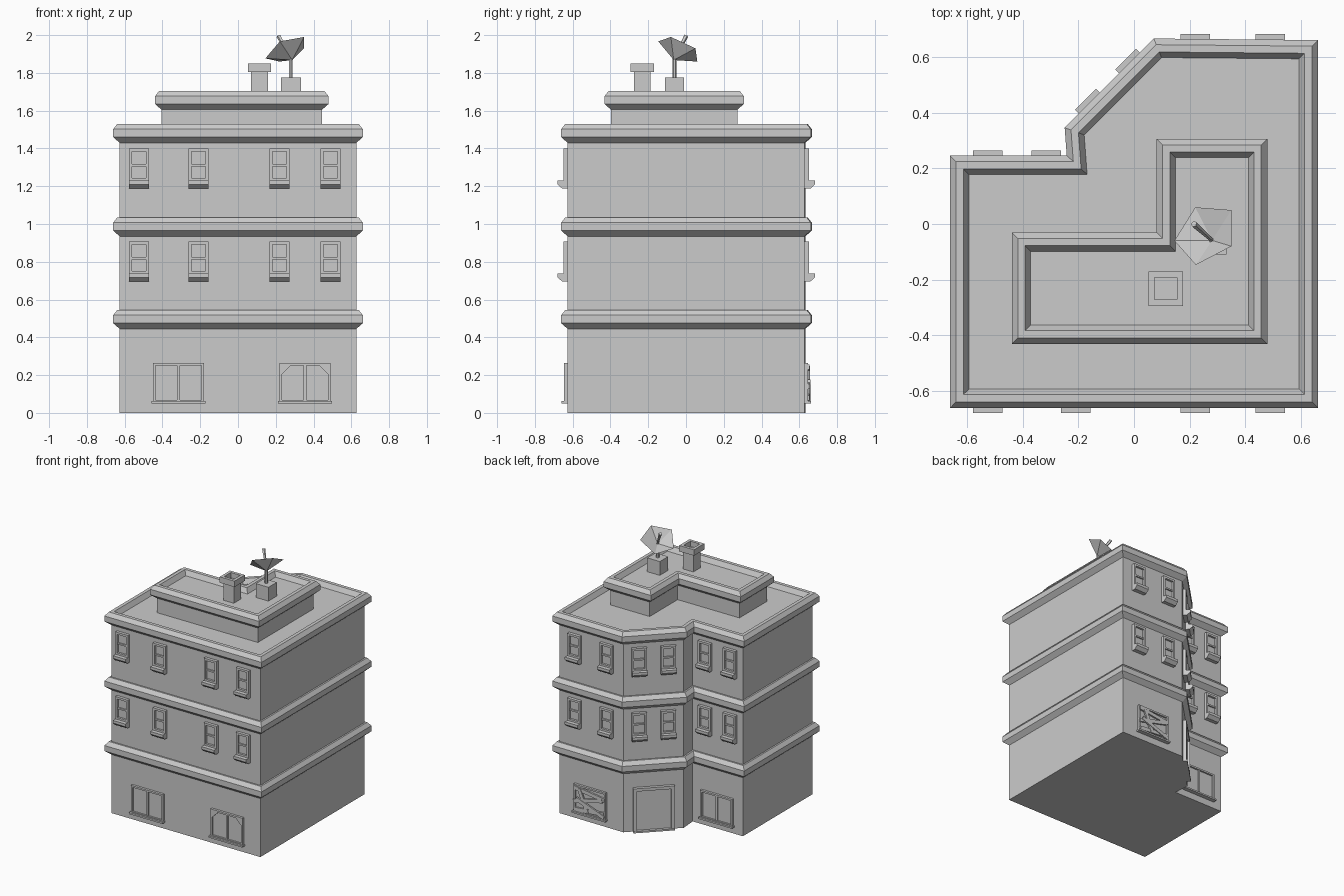
import bpy, bmesh
from math import radians, pi
from mathutils import Vector, Matrix

if "Cube" in bpy.data.objects:
    bpy.data.objects.remove(bpy.data.objects["Cube"])


def finish(name, bm, loc=(0, 0, 0), rot=0):
    bmesh.ops.recalc_face_normals(bm, faces=bm.faces[:])
    me = bpy.data.meshes.new(name)
    bm.to_mesh(me)
    bm.free()
    return place(name, me, loc, rot)


def place(name, me, loc, rot):
    ob = bpy.data.objects.new(name, me)
    ob.location = loc
    ob.rotation_euler.z = rot
    bpy.context.collection.objects.link(ob)
    return ob


def offset(poly, d):
    """Mitred outward offset of a counter-clockwise outline."""
    out = []
    for i, p in enumerate(poly):
        p = Vector(p)
        a = (p - Vector(poly[i - 1])).normalized()
        b = (Vector(poly[(i + 1) % len(poly)]) - p).normalized()
        na, nb = Vector((a.y, -a.x)), Vector((b.y, -b.x))
        out.append(p + (na + nb) * d / (1 + na.dot(nb)))
    return out


def storeys(name, poly, profile):
    """Stack offset copies of an outline along an (offset, z) profile."""
    bm = bmesh.new()
    rings = [[bm.verts.new((p.x, p.y, z)) for p in offset(poly, d)] for d, z in profile]
    n = len(poly)
    for r, s in zip(rings, rings[1:]):
        for i in range(n):
            j = (i + 1) % n
            bm.faces.new((r[i], r[j], s[j], s[i]))
    bm.faces.new(rings[0][::-1])
    bm.faces.new(rings[-1])
    return finish(name, bm)


def box(bm, x0, x1, y0, y1, z0, z1, m=Matrix()):
    t = Matrix.Translation(((x0 + x1) / 2, (y0 + y1) / 2, (z0 + z1) / 2))
    bmesh.ops.create_cube(bm, size=1, matrix=m @ t @ Matrix.Diagonal((x1 - x0, y1 - y0, z1 - z0, 1)))


def prism(bm, pts, vec):
    f = bm.faces.new([bm.verts.new(p) for p in pts])
    ext = bmesh.ops.extrude_face_region(bm, geom=[f], use_keep_orig=True)["geom"]
    bmesh.ops.translate(bm, vec=vec, verts=[v for v in ext if isinstance(v, bmesh.types.BMVert)])


def frame(bm, w, z0, z1, b, y):
    box(bm, -w, -w + b, y, 0.01, z0, z1)
    box(bm, w - b, w, y, 0.01, z0, z1)
    box(bm, -w + b, w - b, y, 0.01, z1 - b, z1)
    box(bm, -w + b, w - b, y, 0.01, z0, z0 + b)


def band(z):
    return [(0, z), (.034, z + .03), (.034, z + .072), (.012, z + .1)]


# Main building with cornices, sunken roof behind the parapet
walls = [(-.627, -.627), (.627, -.627), (.627, .627), (.085, .632),
         (-.214, .333), (-.205, .212), (-.627, .212)]
storeys("building", walls, [(0, 0)] + band(.445) + [(0, .545)] + band(.935) + [(0, 1.035)]
        + band(1.43) + [(-.014, 1.53), (-.034, 1.495)])

# L-shaped rooftop room
room = [(-.405, -.397), (.445, -.397), (.445, .272), (.115, .272), (.115, -.064), (-.405, -.064)]
storeys("roof_room", room, [(0, 1.48)] + band(1.605) + [(-.014, 1.705), (-.034, 1.67)])


# Sash window, local wall plane at y = 0, outward is -y, z = 0 at sill bottom
def sash_window():
    bm = bmesh.new()
    frame(bm, .053, .04, .212, .016, -.022)
    box(bm, -.04, .04, -.006, .01, .05, .2)
    box(bm, -.037, .037, -.016, .01, .118, .13)
    prism(bm, [(-.053, .01, 0), (-.053, -.028, 0), (-.053, -.052, .022),
               (-.053, -.052, .042), (-.053, .01, .042)], (.106, 0, 0))
    return finish("sash_window", bm)


# Wide ground-floor window: plain, with cut top corners, or boarded up
def shop_window(name, style=""):
    bm = bmesh.new()
    frame(bm, .135, .055, .265, .013, -.018)
    box(bm, -.13, .13, -.005, .01, .06, .26)
    box(bm, -.142, .142, -.032, .01, .05, .062)
    if style != "boarded":
        box(bm, -.007, .007, -.014, .01, .062, .258)
    if style == "cut":
        for s in (-1, 1):
            prism(bm, [(s * .123, -.016, .253), (s * .123, -.016, .203), (s * .073, -.016, .253)],
                  (0, .02, 0))
    if style == "boarded":
        for i, (x, z, l, a) in enumerate([(0, .225, .26, 8), (-.01, .17, .25, -14), (.01, .12, .25, 20),
                                          (0, .09, .25, -5), (-.05, .16, .18, 68)]):
            m = Matrix.Translation((x, 0, z)) @ Matrix.Rotation(radians(a), 4, 'Y')
            y = -.018 - .003 * (i % 3)
            box(bm, -l / 2, l / 2, y - .006, y + .006, -.014, .014, m)
    return finish(name, bm)


# Upper windows on front, back, rear wing and angled corner
DIAG = radians(225)
spots = [((x, -.627), 0) for x in (-.525, -.21, .22, .49)]
spots += [((x, .63), pi) for x in (.22, .49)]
spots += [((x, .212), pi) for x in (-.525, -.315)]
spots += [((-.065 + s * .072, .483 + s * .072), DIAG) for s in (-1, 1)]
first = sash_window()
mesh = first.data
bpy.data.objects.remove(first)
for (x, y), r in spots:
    for z in (.695, 1.187):
        place("sash_window", mesh, (x, y, z), r)

# Ground-floor windows
for name, style, loc, r in [("front_window_left", "", (-.315, -.627, 0), 0),
                            ("front_window_right", "cut", (.355, -.627, 0), 0),
                            ("rear_wing_window", "", (-.415, .212, 0), pi),
                            ("boarded_window", "boarded", (.36, .629, 0), pi)]:
    ob = shop_window(name, style)
    ob.location = loc
    ob.rotation_euler.z = r

# Corner door
bm = bmesh.new()
for s in (-1, 1):
    box(bm, s * .133 - .012, s * .133 + .012, -.024, .01, 0, .335)
box(bm, -.121, .121, -.024, .01, .313, .335)
box(bm, -.125, .125, -.008, .01, 0, .32)
box(bm, -.145, .145, -.03, .01, 0, .012)
finish("corner_door", bm, (-.065, .483, 0), DIAG)

# Chimney with hollow cap
bm = bmesh.new()
box(bm, .07, .158, -.276, -.188, 1.66, 1.81)
for r in range(4):
    m = Matrix.Translation((.114, -.232, 0)) @ Matrix.Rotation(r * pi / 2, 4, 'Z')
    box(bm, -.062, .04, -.062, -.04, 1.805, 1.85, m)
finish("chimney", bm)

# Dish stand and pole
bm = bmesh.new()
box(bm, .227, .333, -.11, -.01, 1.66, 1.775)
bmesh.ops.create_cone(bm, cap_ends=True, segments=6, radius1=.011, radius2=.011, depth=.12,
                      matrix=Matrix.Translation((.28, -.06, 1.825)))
finish("dish_stand", bm)

# Five-sided dish and its receiver arm
rim = [(.22, .06, 1.86), (.35, .05, 1.93), (.35, -.08, 1.99), (.222, -.147, 1.967), (.145, -.06, 1.877)]
back, tip = Vector((.287, -.065, 1.868)), Vector((.215, 0, 1.995))
axis = (tip - back).normalized()
bm = bmesh.new()
edge = [bm.verts.new(p) for p in rim]
for apex in (back, back + axis * .015):
    c = bm.verts.new(apex)
    for i in range(5):
        bm.faces.new((edge[i], edge[(i + 1) % 5], c))
finish("dish", bm)
bm = bmesh.new()
bmesh.ops.create_cone(bm, cap_ends=True, segments=5, radius1=.006, radius2=.012, depth=(tip - back).length,
                      matrix=Matrix.Translation((tip + back) / 2) @ axis.to_track_quat('Z', 'Y').to_matrix().to_4x4())
finish("dish_receiver", bm)
